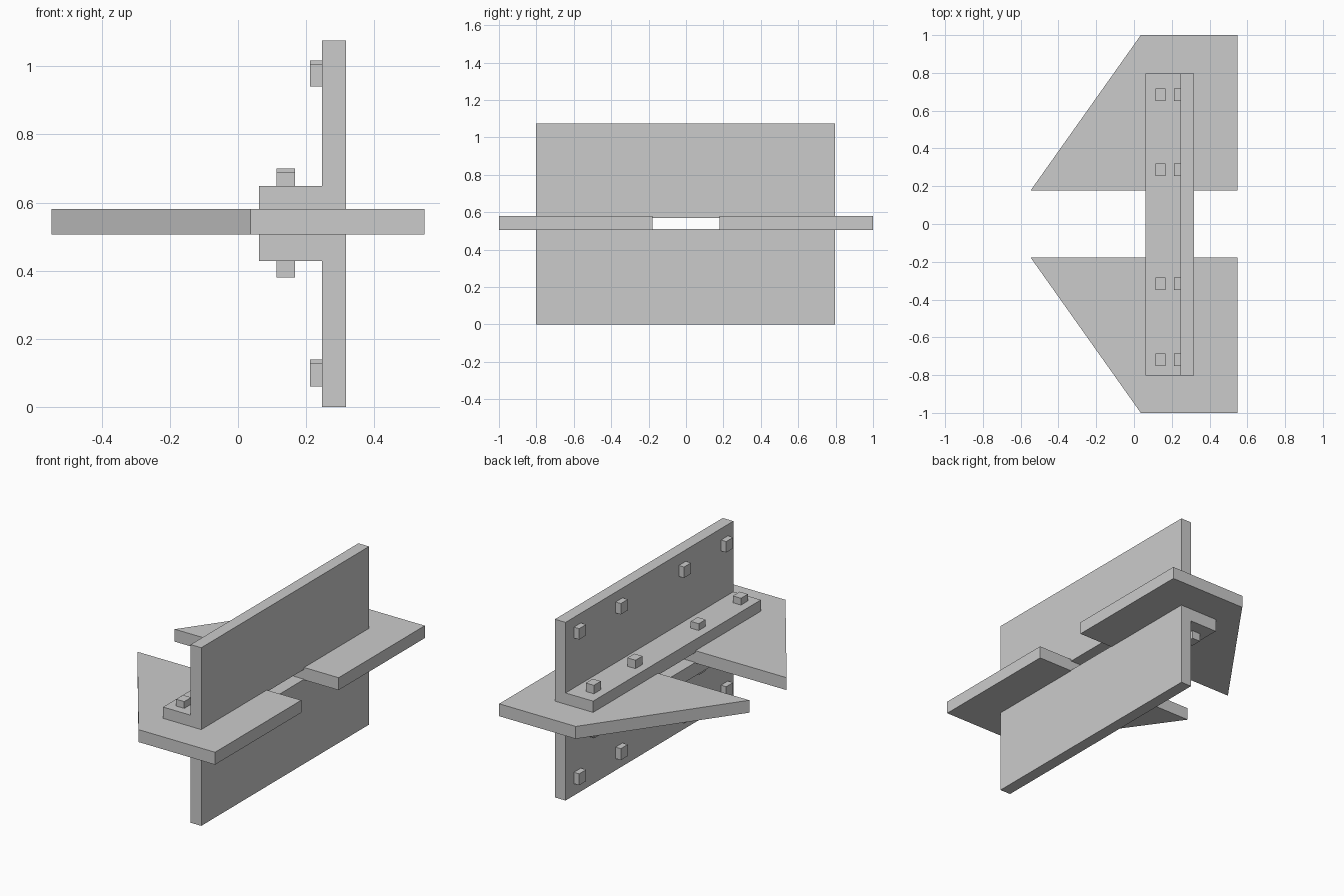
import bpy, bmesh

if "Cube" in bpy.data.objects:
    bpy.data.objects.remove(bpy.data.objects["Cube"])


def prism(name, profile, axis, lo, hi):
    """Extrude a 2D profile along y (profile is x,z) or z (profile is x,y)."""
    bm = bmesh.new()
    if axis == 'y':
        pts = [(a, lo, b) for a, b in profile]
        move = (0, hi - lo, 0)
    else:
        pts = [(a, b, lo) for a, b in profile]
        move = (0, 0, hi - lo)
    face = bm.faces.new([bm.verts.new(p) for p in pts])
    ext = bmesh.ops.extrude_face_region(bm, geom=[face])
    verts = [g for g in ext['geom'] if isinstance(g, bmesh.types.BMVert)]
    bmesh.ops.translate(bm, verts=verts, vec=move)
    bmesh.ops.recalc_face_normals(bm, faces=bm.faces)
    me = bpy.data.meshes.new(name)
    bm.to_mesh(me)
    bm.free()
    ob = bpy.data.objects.new(name, me)
    bpy.context.collection.objects.link(ob)
    return ob


def box(name, x0, x1, y0, y1, z0, z1):
    return prism(name, [(x0, z0), (x1, z0), (x1, z1), (x0, z1)], 'y', y0, y1)


# Pair of gusset plates with a slanted edge
for side, s in (("back", 1), ("front", -1)):
    outline = [(-0.547, 0.178), (0.547, 0.178), (0.547, 1.0), (0.036, 1.0)]
    prism(f"gusset_plate_{side}", [(x, s * y) for x, y in outline], 'z', 0.506, 0.581)

# Two L-section angles clamping the plates
for name, heel, top, toe in (("upper_angle", 0.570, 0.649, 1.075),
                             ("lower_angle", 0.510, 0.429, 0.0)):
    prism(name, [(0.062, heel), (0.317, heel), (0.317, toe), (0.246, toe),
                 (0.246, top), (0.062, top)], 'y', -0.803, 0.797)

# Square bolt heads on both legs of each angle
for i, y in enumerate((-0.718, -0.316, 0.287, 0.684)):
    y0, y1 = y - 0.033, y + 0.033
    lift = 0.0 if y < 0 else 0.01
    box(f"upper_flange_bolt_{i}", 0.113, 0.167, y0, y1, 0.63, 0.69 + lift)
    box(f"lower_flange_bolt_{i}", 0.113, 0.167, y0, y1, 0.38, 0.45)
    box(f"upper_web_bolt_{i}", 0.211, 0.26, y0, y1, 0.94 + lift, 1.006 + lift)
    box(f"lower_web_bolt_{i}", 0.211, 0.26, y0, y1, 0.061 + lift, 0.130 + lift)
